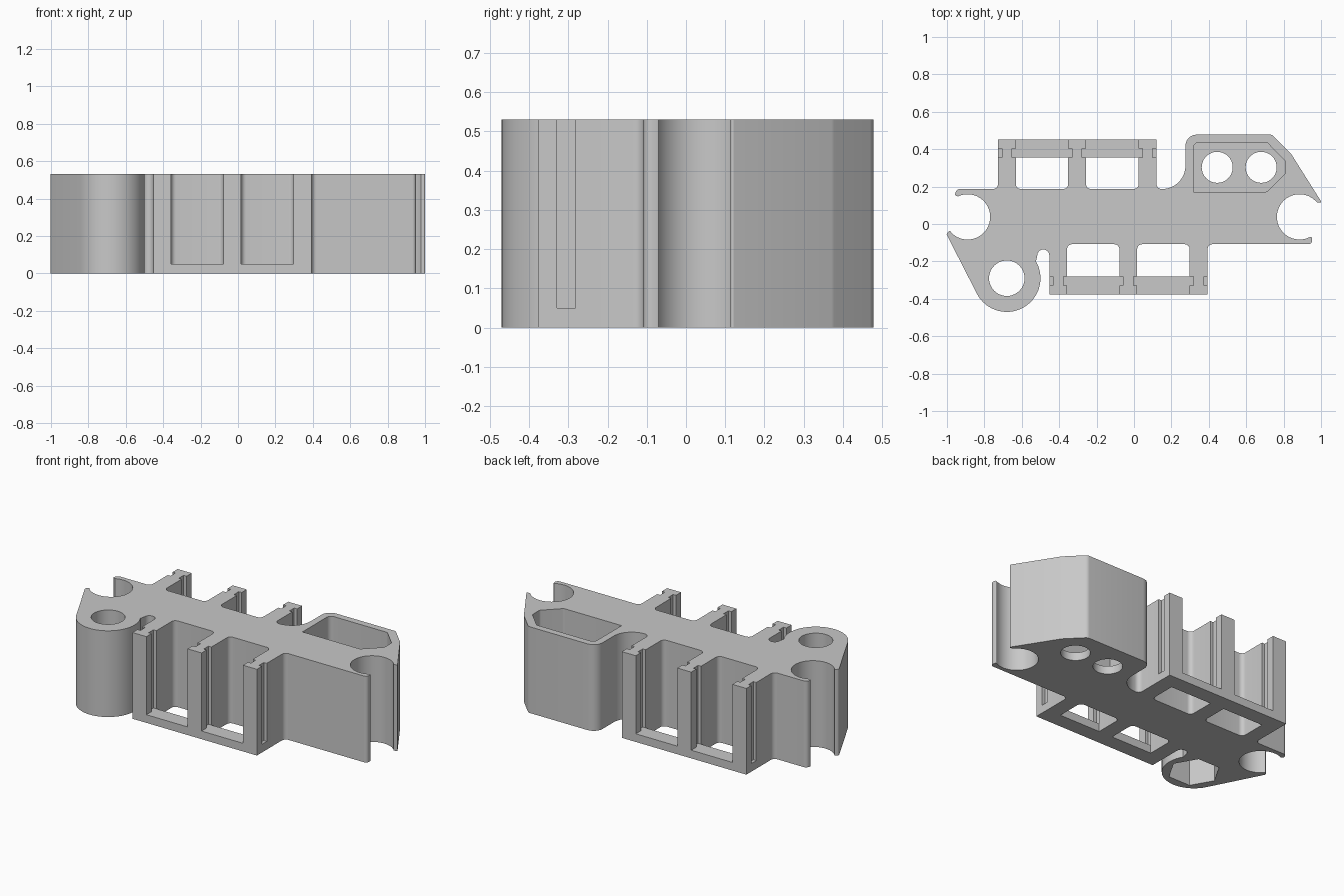
import bpy, bmesh, math
from mathutils import Vector

cube = bpy.data.objects.get("Cube")
if cube:
    bpy.data.objects.remove(cube, do_unlink=True)

HEIGHT, FLOOR, SOCKET_TOP = 0.53, 0.05, 0.3
ARM_WIDTH, FILLET = 0.095, 0.027
GROOVE_DEPTH, GROOVE_NEAR, GROOVE_FAR = 0.02, 0.049, 0.096

grey = bpy.data.materials.new("plain grey")
grey.use_nodes = True
shade = (0.58, 0.58, 0.58, 1)
grey.diffuse_color = shade
grey.node_tree.nodes["Principled BSDF"].inputs["Base Color"].default_value = shade


def arc(cx, cy, r, start, end, steps=28):
    """Sharp profile points along an arc, angles in degrees."""
    angles = [math.radians(start + (end - start) * i / steps) for i in range(steps + 1)]
    return [(cx + r * math.cos(a), cy + r * math.sin(a), 0) for a in angles]


def circle(cx, cy, r, sides=40):
    return arc(cx, cy, r, 0, 360, sides)[:-1]


def rounded(points, steps=6):
    """Replace each (x, y, radius) corner by a true arc."""
    out = []
    for i, (x, y, r) in enumerate(points):
        p = Vector((x, y))
        if not r:
            out.append(p)
            continue
        u = (Vector(points[i - 1][:2]) - p).normalized()
        v = (Vector(points[(i + 1) % len(points)][:2]) - p).normalized()
        half = u.angle(v) / 2
        centre = p + (u + v).normalized() * (r / math.sin(half))
        a = p + u * (r / math.tan(half)) - centre
        b = p + v * (r / math.tan(half)) - centre
        for k in range(steps + 1):
            # Blend the two spokes by angle so every point stays at radius r
            t, sweep = k / steps, math.pi - 2 * half
            spoke = a * math.sin((1 - t) * sweep) + b * math.sin(t * sweep)
            out.append(centre + spoke / math.sin(sweep))
    return out


def solid(name, walls, caps):
    """Closed solid from walls (loop, bottom, top) and flat caps (loops, height)."""
    bm = bmesh.new()

    def ring(loop, z):
        return [bm.verts.new((p.x, p.y, z)) for p in loop]

    for loop, z0, z1 in walls:
        low, high = ring(loop, z0), ring(loop, z1)
        for i in range(len(loop)):
            bm.faces.new((low[i - 1], low[i], high[i], high[i - 1]))
    for loops, z in caps:
        edges = []
        for loop in loops:
            verts = ring(loop, z)
            edges += [bm.edges.new((verts[i - 1], verts[i])) for i in range(len(verts))]
        bmesh.ops.triangle_fill(bm, use_beauty=True, edges=edges, normal=(0, 0, 1))
    bmesh.ops.remove_doubles(bm, verts=bm.verts, dist=0.00001)
    bmesh.ops.recalc_face_normals(bm, faces=bm.faces)
    mesh = bpy.data.meshes.new(name)
    bm.to_mesh(mesh)
    bm.free()
    mesh.materials.append(grey)
    obj = bpy.data.objects.new(name, mesh)
    bpy.context.collection.objects.link(obj)
    return obj


def arms(starts, root, tip, step):
    """Profile of a row of arms, grooved on both sides, walking along x."""
    near, far = tip + step * GROOVE_NEAR, tip + step * GROOVE_FAR
    pts = []
    for x in starts:
        inset = x + step * GROOVE_DEPTH
        side = [(x, root, FILLET), (x, far, 0), (inset, far, 0),
                (inset, near, 0), (x, near, 0), (x, tip, 0)]
        mirror = 2 * x + step * ARM_WIDTH
        pts += side + [(mirror - px, py, r) for px, py, r in reversed(side)]
    return pts


# Arm rows: near edges in walking order, root, tip, walking direction
front_row = ([-0.453, -0.078, 0.298], -0.108, -0.378, 1)
back_row = ([0.12, -0.257, -0.632], 0.187, 0.452, -1)

# Outline of the body, counter-clockwise
outline = [(-0.985, -0.034, 0.006), (-1.004, -0.052, 0.012)]
outline += arc(-0.68, -0.29, 0.18, 207, 390, 40)              # round boss
outline += arc(-0.485, -0.168, 0.032, 180, 0, 14)             # relief slot
outline += arms(*front_row)[1:]
outline += [(0.955, -0.108, 0.02), (0.95, -0.068, 0.005)]     # right clip
outline += arc(0.885, 0.038, 0.121, 297, 40, 40)
outline += [(1.006, 0.112, 0.006), (0.84, 0.375, 0.04), (0.738, 0.478, 0.03),
            (0.275, 0.478, 0.06)]
outline += arc(0.15, 0.312, 0.125, 0, -90, 16)
outline += arms(*back_row)
outline += [(-0.95, 0.187, 0.025), (-0.958, 0.152, 0.008)]    # left clip
outline += arc(-0.89, 0.038, 0.121, 115, -135, 40)
outline = rounded(outline)

# Deep tray with two drain holes
tray = rounded([(0.318, 0.172, 0), (0.71, 0.172, 0.02), (0.808, 0.268, 0.02),
                (0.808, 0.338, 0.02), (0.71, 0.437, 0.02), (0.318, 0.437, 0.03)])
drains = [rounded(circle(x, 0.303, 0.083)) for x in (0.445, 0.68)]

# Boss bore with a hexagonal socket underneath
bore = rounded(circle(-0.68, -0.29, 0.095))
socket = rounded(circle(-0.68, -0.29, 0.148, 6))

parts = [solid(
    "holder_body",
    [(outline, 0, HEIGHT), (tray, FLOOR, HEIGHT), (bore, SOCKET_TOP, HEIGHT),
     (socket, 0, SOCKET_TOP)] + [(d, 0, FLOOR) for d in drains],
    [([outline, tray, bore], HEIGHT), ([outline, socket] + drains, 0),
     ([tray] + drains, FLOOR), ([socket, bore], SOCKET_TOP)])]

# Sill along the foot of each arm row, closing the grooves at the bottom
for name, (starts, root, tip, step) in (("front_sill", front_row), ("back_sill", back_row)):
    x0, x1 = starts[0], starts[-1] + step * ARM_WIDTH
    inner = tip + step * GROOVE_FAR
    loop = rounded([(x0, tip, 0), (x1, tip, 0), (x1, inner, 0), (x0, inner, 0)])
    parts.append(solid(name, [(loop, 0, FLOOR)], [([loop], 0), ([loop], FLOOR)]))

# Smooth the curved walls, keep the edges crisp
bpy.ops.object.select_all(action="DESELECT")
for part in parts:
    part.select_set(True)
bpy.context.view_layer.objects.active = parts[0]
bpy.ops.object.shade_smooth_by_angle(angle=math.radians(30))
